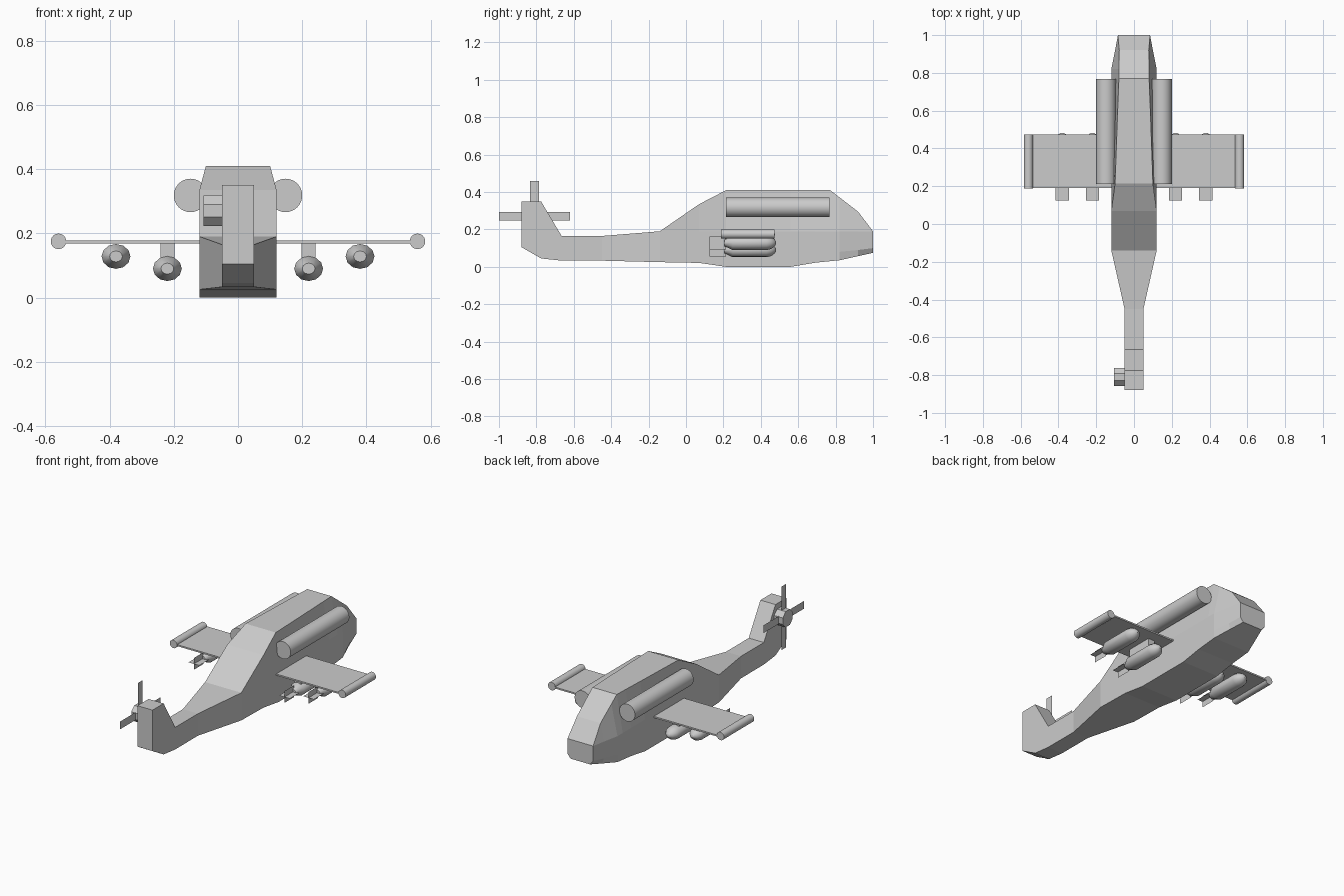
import bpy, bmesh, math
from mathutils import Matrix

cube = bpy.data.objects.get("Cube")
if cube:
    bpy.data.objects.remove(cube, do_unlink=True)


def finish(name, bm, smooth=False):
    bmesh.ops.recalc_face_normals(bm, faces=bm.faces)
    mesh = bpy.data.meshes.new(name)
    bm.to_mesh(mesh)
    bm.free()
    ob = bpy.data.objects.new(name, mesh)
    bpy.context.collection.objects.link(ob)
    if smooth:
        bpy.ops.object.select_all(action='DESELECT')
        ob.select_set(True)
        bpy.context.view_layer.objects.active = ob
        bpy.ops.object.shade_smooth_by_angle(angle=math.radians(35))
    return ob


def loft(name, rings, smooth=False):
    """Skin a list of equal-length closed rings and cap both ends."""
    bm = bmesh.new()
    loops = [[bm.verts.new(p) for p in ring] for ring in rings]
    n = len(loops[0])
    for a, b in zip(loops, loops[1:]):
        for i in range(n):
            j = (i + 1) % n
            bm.faces.new((a[i], a[j], b[j], b[i]))
    bm.faces.new(loops[0])
    bm.faces.new(loops[-1])
    bmesh.ops.remove_doubles(bm, verts=bm.verts, dist=0.0005)
    bmesh.ops.dissolve_degenerate(bm, edges=bm.edges, dist=0.0001)
    return finish(name, bm, smooth)


def turned(name, x, z, profile, sides=32, flatten=1.0):
    """Round body along y from (y, radius) pairs."""
    angles = [math.tau * i / sides for i in range(sides)]
    rings = [[(x + r * math.cos(a), y, z + r * flatten * math.sin(a))
              for a in angles] for y, r in profile]
    return loft(name, rings, smooth=True)


def box(name, xs, ys, zs):
    ring = [(xs[0], zs[0]), (xs[1], zs[0]), (xs[1], zs[1]), (xs[0], zs[1])]
    return loft(name, [[(x, y, z) for x, z in ring] for y in ys])


def plates(name, quads):
    bm = bmesh.new()
    for quad in quads:
        bm.faces.new([bm.verts.new(p) for p in quad])
    return finish(name, bm)


# Fuselage stations: y, (half width, z) for bottom, chine, waist and roof
stations = [
    (-0.88, (.05, .105), (.05, .15), (.05, .35), (.05, .35)),
    (-0.775, (.05, .045), (.05, .10), (.05, .35), (.05, .35)),
    (-0.665, (.05, .033), (.05, .08), (.05, .165), (.05, .165)),
    (-0.45, (.05, .033), (.05, .08), (.05, .165), (.05, .165)),
    (-0.14, (.12, .025), (.12, .08), (.12, .19), (.12, .19)),
    (0.07, (.12, .021), (.12, .08), (.12, .19), (.12, .335)),
    (0.215, (.12, 0), (.12, .08), (.12, .19), (.10, .41)),
    (0.56, (.12, 0), (.12, .08), (.12, .19), (.088, .41)),
    (0.69, (.12, .022), (.12, .08), (.12, .19), (.083, .41)),
    (0.77, (.12, .03), (.12, .08), (.12, .19), (.08, .41)),
    (0.82, (.12, .035), (.12, .08), (.12, .19), (.08, .372)),
    (0.92, (.09, .057), (.10, .09), (.10, .19), (.078, .295)),
    (1.0, (.065, .075), (.085, .10), (.085, .19), (.085, .19)),
]
loft("fuselage", [[(w, y, z) for w, z in half] + [(-w, y, z) for w, z in reversed(half)]
                  for y, *half in stations])

# Stub wing
box("stub_wing", (-.54, .54), (.19, .475), (.168, .177))

# Parts mirrored on both sides
store_profile = [(.205, .02), (.25, .045), (.43, .045), (.455, .038), (.472, .024), (.482, .008)]
for side, s in (("left", 1), ("right", -1)):
    turned(f"{side}_engine", s * .148, .318, [(.213, .052), (.768, .052)])
    turned(f"{side}_wing_tip_tube", s * .559, .175, [(.187, .024), (.473, .024)])
    box(f"{side}_pylon", (s * .22 - .022, s * .22 + .022), (.25, .41), (.115, .172))
    for place, x, z in (("inner", s * .22, .09), ("outer", s * .38, .128)):
        turned(f"{side}_{place}_store", x, z, store_profile, 12, .86)
        f = .035
        plates(f"{side}_{place}_store_fins", [
            [(x - f, .125, z), (x + f, .125, z), (x + f, .215, z), (x - f, .215, z)],
            [(x, .125, z - f), (x, .125, z + f), (x, .215, z + f), (x, .215, z - f)]])

# Tail rotor: octagonal hub and four flat blades
cy, cz = -.81, .27
hub_ring = [(math.cos(a) * .051, math.sin(a) * .051)
            for a in (math.tau * (i + .5) / 8 for i in range(8))]
loft("tail_rotor_hub", [[(x, cy + p, cz + q) for p, q in hub_ring] for x in (-.107, -.045)])
blades = []
for i in range(4):
    turn = Matrix.Translation((-.08, cy, cz)) @ Matrix.Rotation(i * math.pi / 2, 4, 'X')
    corners = Matrix(((0, .02, -.023), (0, .19, -.023), (0, .19, .023), (0, .02, .023)))
    blades.append([turn @ row.to_3d() for row in corners])
plates("tail_rotor_blades", blades)
